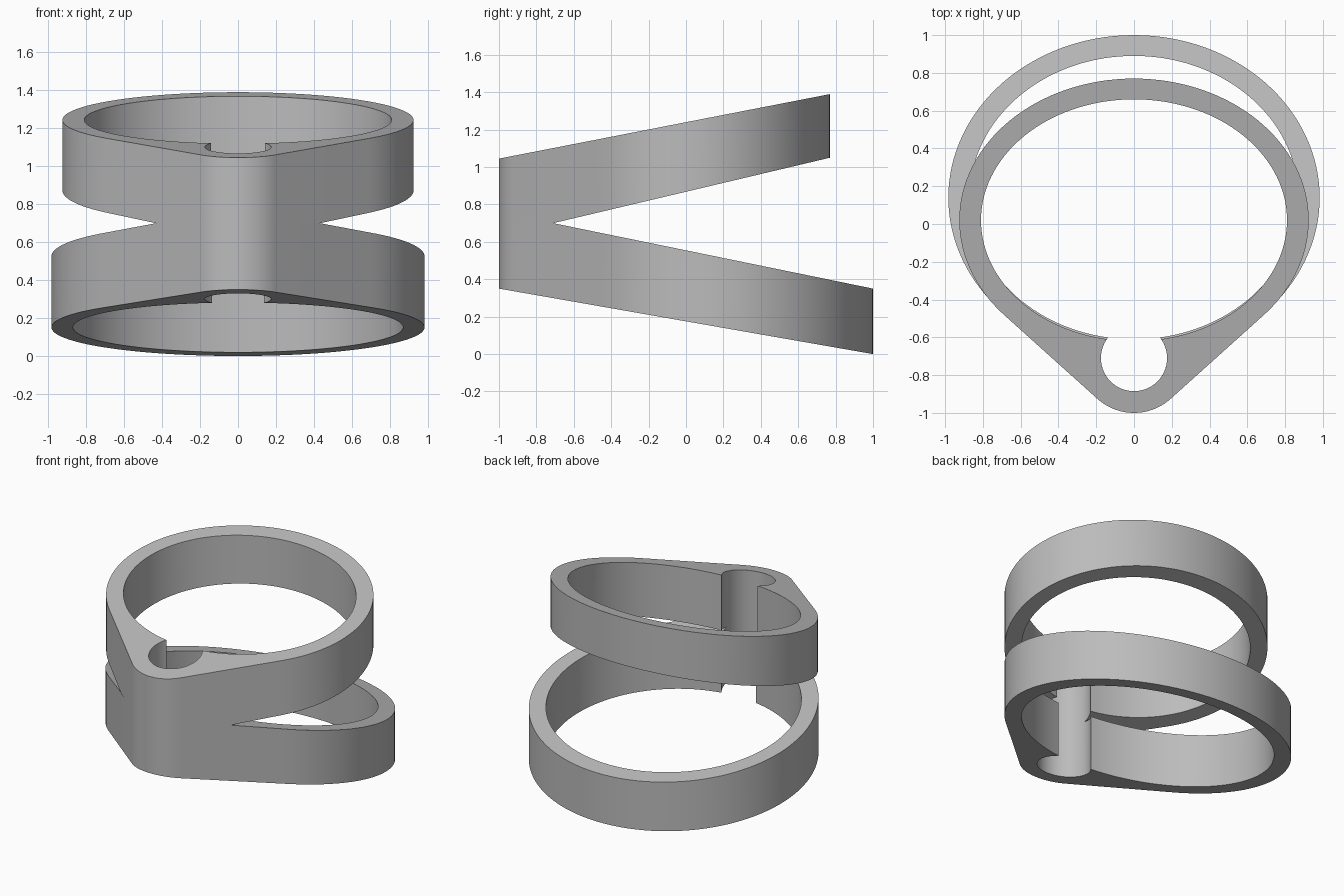
import bpy, bmesh, math
from mathutils import Vector
from mathutils.geometry import convex_hull_2d

if "Cube" in bpy.data.objects:
    bpy.data.objects.remove(bpy.data.objects["Cube"])

N = 128
BOSS_Y, BOSS_R, HOLE_R = -0.71, 0.29, 0.175   # shared clamp boss and its bore
SPLIT_Y, SPLIT_Z = -0.71, 0.70                # where the two bands fork

grey = bpy.data.materials.new("grey")
grey.diffuse_color = (0.5, 0.5, 0.5, 1)
grey.use_nodes = True
grey.node_tree.nodes["Principled BSDF"].inputs["Base Color"].default_value = grey.diffuse_color


def ellipse(cy, a, b, t):
    return Vector((a * math.cos(t), cy + b * math.sin(t)))


def line(y0, z0, y1, z1):
    return lambda y: z0 + (z1 - z0) * (y - y0) / (y1 - y0)


def outer_outline(cy, a, b):
    # ring ellipse and boss circle joined by tangents
    pts = [ellipse(cy, a, b, 2 * math.pi * i / N) for i in range(N)]
    pts += [ellipse(BOSS_Y, BOSS_R, BOSS_R, 2 * math.pi * i / N) for i in range(N)]
    return [pts[i] for i in convex_hull_2d(pts)]


def inner_outline(cy, a, b):
    # ring opening merged with the bore: bisect for the lip point
    c = Vector((0, BOSS_Y))
    lo, hi = -math.pi / 2, 0.0
    for _ in range(40):
        m = (lo + hi) / 2
        if (ellipse(cy, a, b, m) - c).length < HOLE_R:
            lo = m
        else:
            hi = m
    lip = ellipse(cy, a, b, hi) - c
    ang = math.atan2(lip.y, lip.x)
    span = math.pi - 2 * hi
    pts = [ellipse(cy, a, b, hi + span * i / N) for i in range(N + 1)]
    start, sweep = math.pi - ang, math.pi + 2 * ang
    k = N // 2
    pts += [ellipse(BOSS_Y, HOLE_R, HOLE_R, start + sweep * i / k) for i in range(1, k)]
    return pts


def band(name, outer, inner, z_top, z_bottom):
    bm = bmesh.new()
    edges = []
    for loop in (outer_outline(*outer), inner_outline(*inner)):
        vs = [bm.verts.new((p.x, p.y, 0)) for p in loop]
        edges += [bm.edges.new((vs[i - 1], vs[i])) for i in range(len(vs))]
    bmesh.ops.triangle_fill(bm, use_beauty=True, edges=edges)
    bmesh.ops.bisect_plane(bm, geom=bm.verts[:] + bm.edges[:] + bm.faces[:],
                           plane_co=(0, SPLIT_Y, 0), plane_no=(0, 1, 0))
    # second cap and side walls
    rim = [e for e in bm.edges if e.is_boundary]
    base = bm.verts[:]
    vmap = bmesh.ops.duplicate(bm, geom=bm.verts[:] + bm.edges[:] + bm.faces[:])["vert_map"]
    for e in rim:
        a, b = e.verts
        bm.faces.new((a, b, vmap[b], vmap[a]))
    for v in base:
        w = vmap[v]
        v.co.z, w.co.z = z_bottom(v.co.y), z_top(v.co.y)
    bmesh.ops.recalc_face_normals(bm, faces=bm.faces[:])
    # open the hidden joint between the bands
    joint = [f for f in bm.faces if all(abs(v.co.z - SPLIT_Z) < 1e-4 and
                                        v.co.y < SPLIT_Y + 1e-3 for v in f.verts)]
    bmesh.ops.delete(bm, geom=joint, context='FACES')
    me = bpy.data.meshes.new(name)
    bm.to_mesh(me)
    bm.free()
    me.materials.append(grey)
    ob = bpy.data.objects.new(name, me)
    bpy.context.collection.objects.link(ob)
    bpy.context.view_layer.objects.active = ob
    bpy.ops.object.select_all(action='DESELECT')
    ob.select_set(True)
    bpy.ops.object.shade_smooth_by_angle(angle=math.radians(30))


# upper band rises to the back, lower band falls to the back
fork_up = line(SPLIT_Y, SPLIT_Z, 0.77, 1.05)
fork_down = line(SPLIT_Y, SPLIT_Z, 1.0, 0.35)
band("upper_band", (0.02, 0.925, 0.75), (0.02, 0.81, 0.64),
     line(-1, 1.045, 0.77, 1.39), lambda y: max(SPLIT_Z, fork_up(y)))
band("lower_band", (0.14, 0.983, 0.86), (0.14, 0.87, 0.75),
     lambda y: min(SPLIT_Z, fork_down(y)), line(-1, 0.35, 1.0, 0.0))
